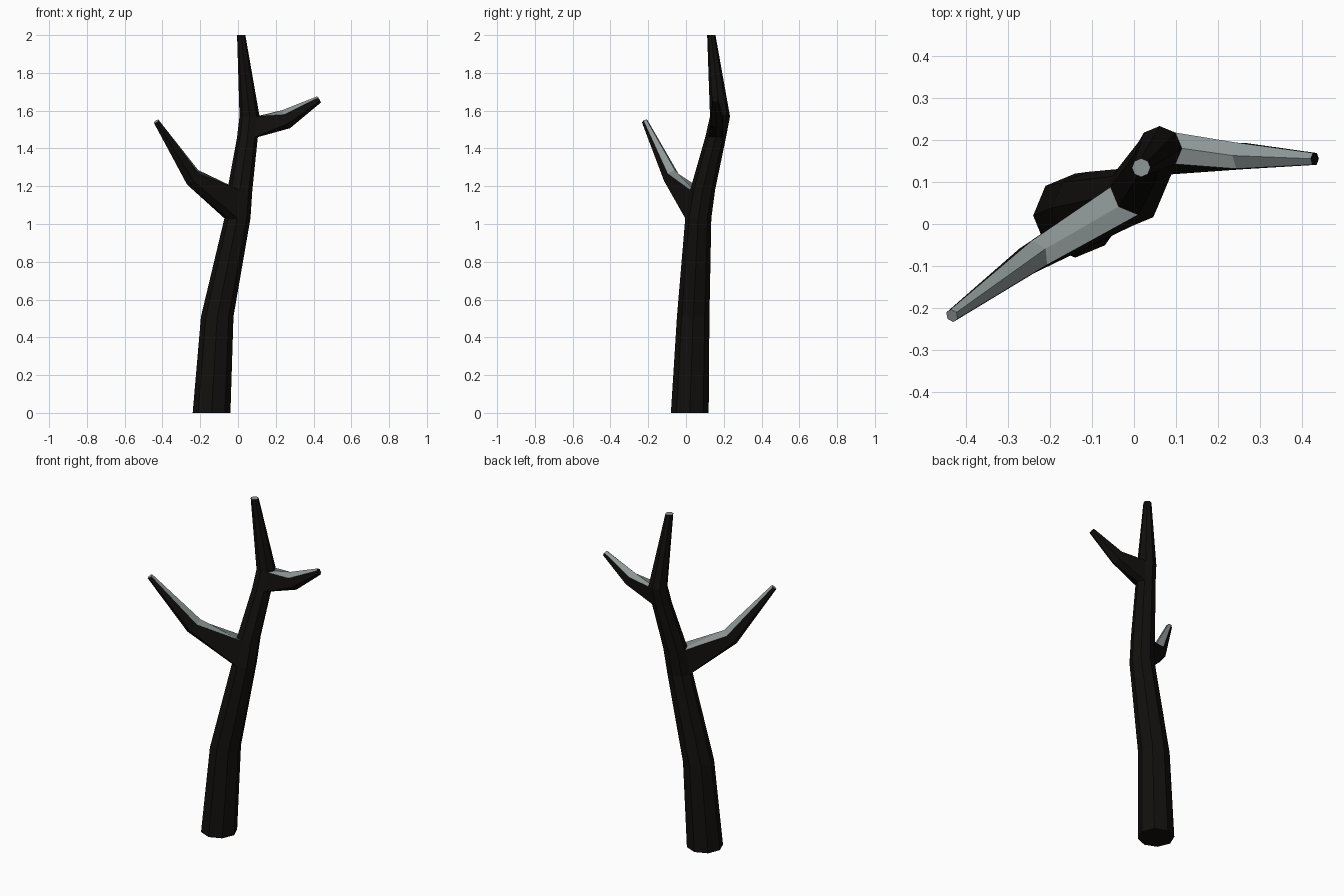
import bpy, bmesh, math
from mathutils import Vector

if "Cube" in bpy.data.objects:
    bpy.data.objects.remove(bpy.data.objects["Cube"])

SIDES = 8


def material(name, color):
    m = bpy.data.materials.new(name)
    m.diffuse_color = (*color, 1)
    m.use_nodes = True
    m.node_tree.nodes["Principled BSDF"].inputs["Base Color"].default_value = m.diffuse_color
    return m


bm = bmesh.new()

# Trunk: octagonal rings (x, y, z, radius) from the ground to the tip
trunk = [(-0.14, 0.02, 0, 0.1), (-0.11, 0.038, 0.51, 0.086),
         (-0.003, 0.065, 1.03, 0.069), (0.01, 0.088, 1.18, 0.066),
         (0.05, 0.157, 1.46, 0.055), (0.061, 0.18, 1.57, 0.053),
         (0.017, 0.134, 2.0, 0.022)]
rings = []
for x, y, z, r in trunk:
    rings.append([bm.verts.new((x + r * math.cos(math.tau * j / SIDES),
                                y + r * math.sin(math.tau * j / SIDES), z))
                  for j in range(SIDES)])

# Each branch grows out of two neighbouring trunk facets:
# (trunk segment, middle column, frosted tip, [(centre, half width, half height)])
branches = [
    (2, 5, True, [((-0.24, -0.078, 1.247), 0.034, 0.052),
                  ((-0.433, -0.218, 1.543), 0.014, 0.017)]),
    (4, 0, False, [((0.255, 0.162, 1.555), 0.031, 0.052),
                   ((0.43, 0.155, 1.66), 0.014, 0.019)]),
]
openings = {(seg, (mid + k) % SIDES) for seg, mid, _, _ in branches for k in (-1, 0)}

for i in range(len(rings) - 1):
    for j in range(SIDES):
        if (i, j) not in openings:
            k = (j + 1) % SIDES
            bm.faces.new((rings[i][j], rings[i][k], rings[i + 1][k], rings[i + 1][j]))
bm.faces.new(rings[0][::-1])
bm.faces.new(rings[-1]).material_index = 1

# Branches: six-sided tubes with frosted upper faces
for seg, mid, frosted_tip, sections in branches:
    cols = [(mid + k) % SIDES for k in (-1, 0, 1)]
    loop = [rings[seg][c] for c in cols] + [rings[seg + 1][c] for c in cols[::-1]]
    root = sum((v.co for v in loop), Vector()) / 6
    path = [root] + [Vector(s[0]) for s in sections]
    for n, (_, w, h) in enumerate(sections, 1):
        d = (path[min(n + 1, len(path) - 1)] - path[n - 1]).normalized()
        side = Vector((0, 0, 1)).cross(d).normalized()
        up = d.cross(side)
        shape = [(-1, -0.5), (0, -1), (1, -0.5), (1, 0.5), (0, 1), (-1, 0.5)]
        new = [bm.verts.new(path[n] + side * a * w + up * b * h) for a, b in shape]
        for j in range(6):
            k = (j + 1) % 6
            f = bm.faces.new((loop[j], loop[k], new[k], new[j]))
            f.material_index = 1 if j in (3, 4) else 0
        loop = new
    bm.faces.new(loop).material_index = int(frosted_tip)

bmesh.ops.recalc_face_normals(bm, faces=bm.faces)
mesh = bpy.data.meshes.new("bare_tree")
bm.to_mesh(mesh)
bm.free()
mesh.materials.append(material("dark_bark", (0.006, 0.005, 0.004)))
mesh.materials.append(material("frost", (0.27, 0.31, 0.31)))
tree = bpy.data.objects.new("bare_tree", mesh)
bpy.context.collection.objects.link(tree)
